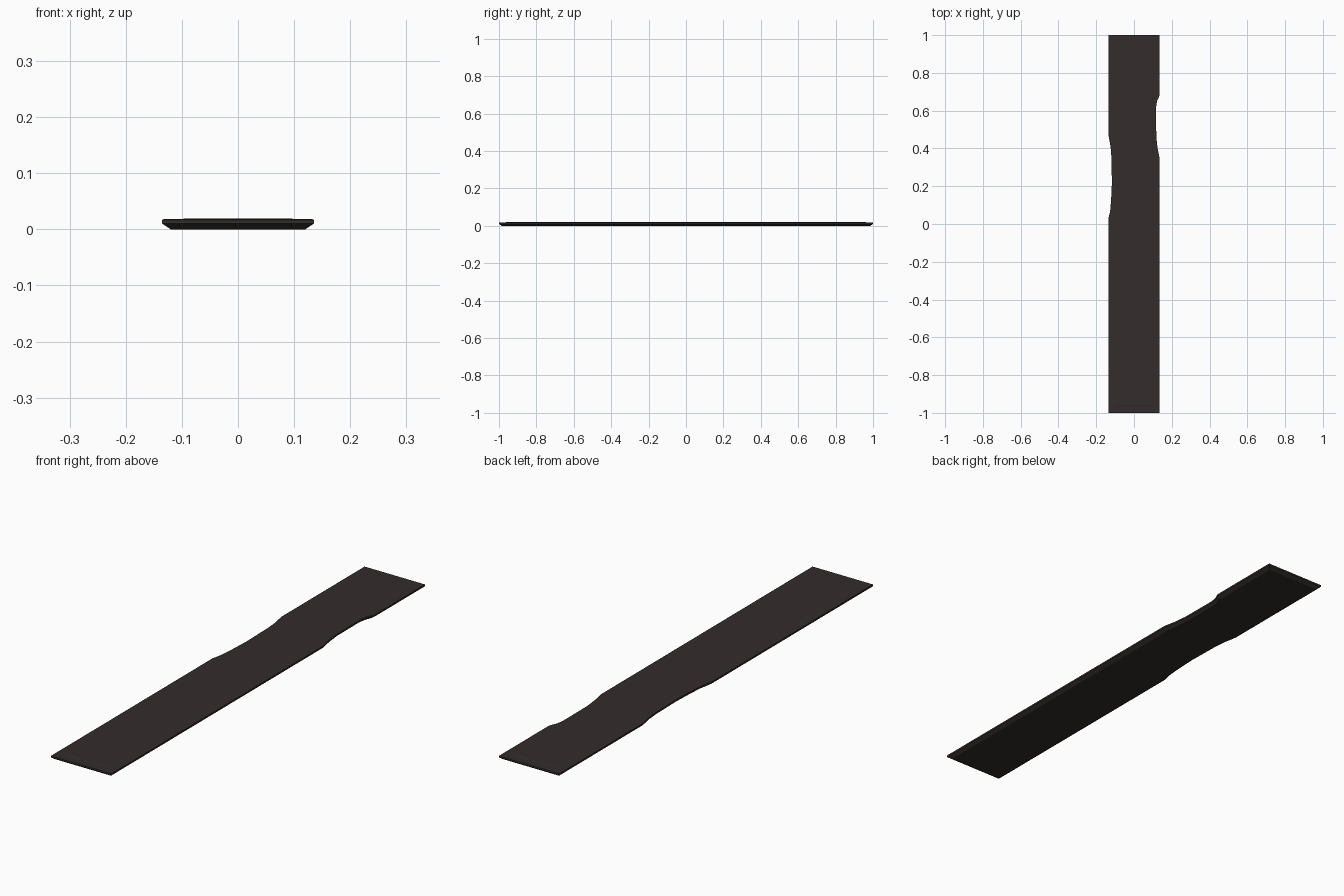
import bpy, bmesh

if "Cube" in bpy.data.objects:
    bpy.data.objects.remove(bpy.data.objects["Cube"])

wood = bpy.data.materials.new("dark brown wood")
wood.diffuse_color = (0.034, 0.025, 0.025, 1)
wood.use_nodes = True
wood.node_tree.nodes["Principled BSDF"].inputs["Base Color"].default_value = wood.diffuse_color

# Worn notches: (y, depth cut in from the straight edge)
left_wear = [(0.03, 0), (0.07, .009), (0.13, .014), (0.22, .018),
             (0.36, .015), (0.41, .011), (0.47, 0)]
right_wear = [(0.35, 0), (0.40, .010), (0.46, .017), (0.62, .018),
              (0.65, .013), (0.68, 0)]


def ring(bm, inset, z, wear):
    """Closed plank outline, counter-clockwise; wear scales the notches."""
    hx, hy = 0.135 - inset, 1.0 - inset
    pts = [(-hx, -hy), (hx, -hy)]
    pts += [(hx - d * wear, y) for y, d in right_wear]
    pts += [(hx, hy), (-hx, hy)]
    pts += [(-hx + d * wear, y) for y, d in reversed(left_wear)]
    return [bm.verts.new((x, y, z)) for x, y in pts]


# Plank: chamfered underside, upright edge, flat rim, slightly raised panel
bm = bmesh.new()
profile = [(0.015, 0.0, 0.85), (0.0, 0.010, 1), (0.0, 0.017, 1),
           (0.002, 0.018, 1), (0.034, 0.018, 0.1), (0.038, 0.019, 0.1)]
rings = [ring(bm, *p) for p in profile]
for a, b in zip(rings, rings[1:]):
    n = len(a)
    for i in range(n):
        j = (i + 1) % n
        bm.faces.new((a[i], a[j], b[j], b[i]))
bm.faces.new(rings[0][::-1])
bm.faces.new(rings[-1])
bmesh.ops.recalc_face_normals(bm, faces=bm.faces)

mesh = bpy.data.meshes.new("worn_plank")
bm.to_mesh(mesh)
bm.free()
mesh.materials.append(wood)
plank = bpy.data.objects.new("worn_plank", mesh)
bpy.context.collection.objects.link(plank)
